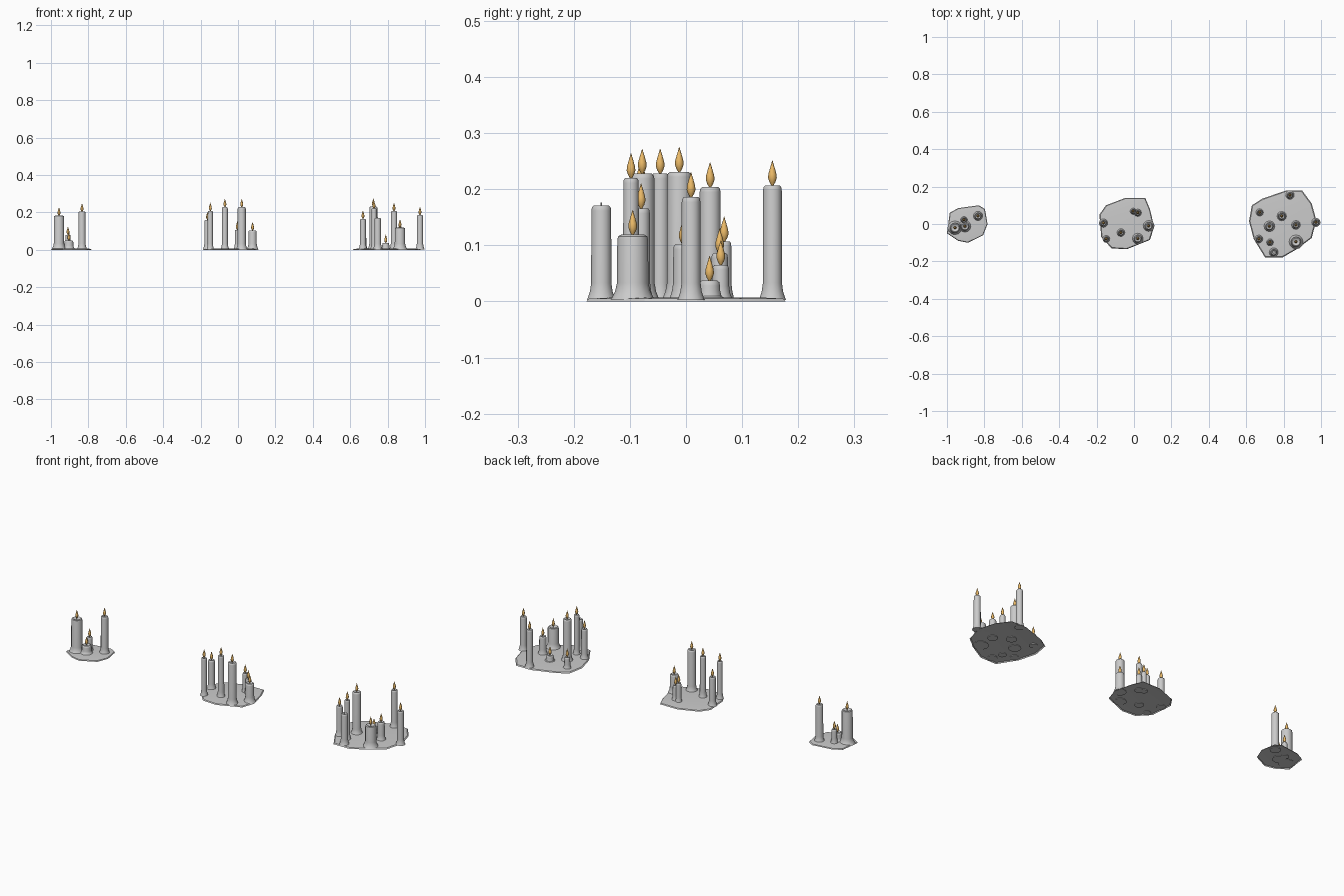
import bpy, bmesh, math

if "Cube" in bpy.data.objects:
    bpy.data.objects.remove(bpy.data.objects["Cube"])

SIDES = 12
flame_mat = bpy.data.materials.new("flame_orange")
flame_mat.diffuse_color = (0.85, 0.5, 0.14, 1)
flame_mat.use_nodes = True
flame_mat.node_tree.nodes["Principled BSDF"].inputs["Base Color"].default_value = flame_mat.diffuse_color


def finish(bm, name, mat=None, angle=40):
    me = bpy.data.meshes.new(name)
    bmesh.ops.remove_doubles(bm, verts=bm.verts, dist=1e-5)
    bm.normal_update()
    bm.to_mesh(me)
    bm.free()
    ob = bpy.data.objects.new(name, me)
    bpy.context.collection.objects.link(ob)
    if mat:
        me.materials.append(mat)
    bpy.ops.object.select_all(action='DESELECT')
    ob.select_set(True)
    bpy.context.view_layer.objects.active = ob
    bpy.ops.object.shade_smooth_by_angle(angle=math.radians(angle))
    return ob


def lathe(bm, profile, x, y, sides):
    """Revolve a (radius, z) profile, bottom to top; both ends are closed."""
    rings = [[bm.verts.new((x + r * math.cos(2 * math.pi * i / sides),
                            y + r * math.sin(2 * math.pi * i / sides), z))
              for i in range(sides)] for r, z in profile]
    for a, b in zip(rings, rings[1:]):
        for i in range(sides):
            j = (i + 1) % sides
            bm.faces.new((a[i], a[j], b[j], b[i]))
    bm.faces.new(rings[0][::-1])
    bm.faces.new(rings[-1])


def candle(name, x, y, r, h, lit=True):
    # wax body: flared foot, straight shaft, rounded rim, sunken melt pool
    foot = min(0.025, h * 0.3)
    bm = bmesh.new()
    lathe(bm, [(r * 1.42, 0.003), (r * 1.32, 0.007), (r * 1.12, foot * 0.6 + 0.003),
               (r, foot + 0.008), (r * 0.98, h - 0.009), (r * 0.92, h - 0.003),
               (r * 0.75, h), (r * 0.6, h - 0.002), (r * 0.4, h - 0.006)], x, y, SIDES)
    finish(bm, name)
    # wick
    bm = bmesh.new()
    lathe(bm, [(0.0015, h - 0.007), (0.0012, h + 0.005)], x, y, 6)
    finish(bm, name + "_wick")
    if lit:
        # teardrop flame
        bm = bmesh.new()
        lathe(bm, [(0.002, h), (0.0055, h + 0.006), (0.0078, h + 0.013), (0.0072, h + 0.02),
                   (0.0045, h + 0.03), (0.002, h + 0.038), (0.0004, h + 0.044)], x, y, 8)
        finish(bm, name + "_flame", flame_mat, 60)


def wax_pool(name, outline):
    # thin open-bottomed puddle with a sloping rim
    cx = sum(p[0] for p in outline) / len(outline)
    cy = sum(p[1] for p in outline) / len(outline)
    bm = bmesh.new()
    rings = [[bm.verts.new((cx + (px - cx) * s, cy + (py - cy) * s, z)) for px, py in outline]
             for s, z in ((1.0, 0.0), (0.97, 0.005), (0.75, 0.007))]
    n = len(outline)
    for a, b in zip(rings, rings[1:]):
        for i in range(n):
            j = (i + 1) % n
            bm.faces.new((a[i], b[i], b[j], a[j]))
    bm.faces.new(rings[-1])
    bmesh.ops.reverse_faces(bm, faces=[f for f in bm.faces if f.calc_area() > 0 and
                                       (f.normal_update() or f.normal.z < 0)])
    finish(bm, name, None, 20)


# wax puddles under each cluster
wax_pool("small_wax_pool", [(-.83, .10), (-.797, .08), (-.783, 0), (-.807, -.06), (-.888, -.10),
                            (-.94, -.09), (-1, -.05), (-.985, .06), (-.94, .085)])
wax_pool("middle_wax_pool", [(.06, .14), (.085, .08), (.108, -.015), (.085, -.085), (-.04, -.135),
                             (-.12, -.13), (-.175, -.07), (-.185, .05), (-.15, .10), (-.045, .14)])
wax_pool("large_wax_pool", [(.90, .178), (.95, .11), (.975, .02), (.95, -.075), (.87, -.135),
                            (.795, -.178), (.70, -.178), (.64, -.08), (.615, .015), (.63, .10),
                            (.685, .135), (.81, .178)])

# candles: x, y, radius, height
clusters = {
    "small_cluster": [(-.957, -.02, .028, .183), (-.904, -.012, .024, .05),
                      (-.909, .022, .014, .08), (-.834, .043, .019, .204)],
    "middle_cluster": [(-.163, .005, .017, .16), (-.148, -.08, .014, .208),
                       (-.07, -.046, .016, .228), (-.004, .068, .013, .107),
                       (.02, .06, .015, .086), (.02, -.078, .022, .228),
                       (.078, -.01, .022, .104)],
    "large_cluster": [(.834, .154, .017, .207), (.973, .009, .017, .186),
                      (.866, -.005, .018, .102), (.79, .042, .019, .037),
                      (.724, -.012, .022, .231), (.672, .062, .015, .065),
                      (.668, -.08, .016, .166), (.727, -.098, .014, .22),
                      (.866, -.095, .028, .119)],
}
for cluster, items in clusters.items():
    for i, c in enumerate(items):
        candle(f"{cluster}_candle_{i + 1}", *c)
# the one unlit candle
candle("unlit_candle", .747, -.151, .018, .171, lit=False)
